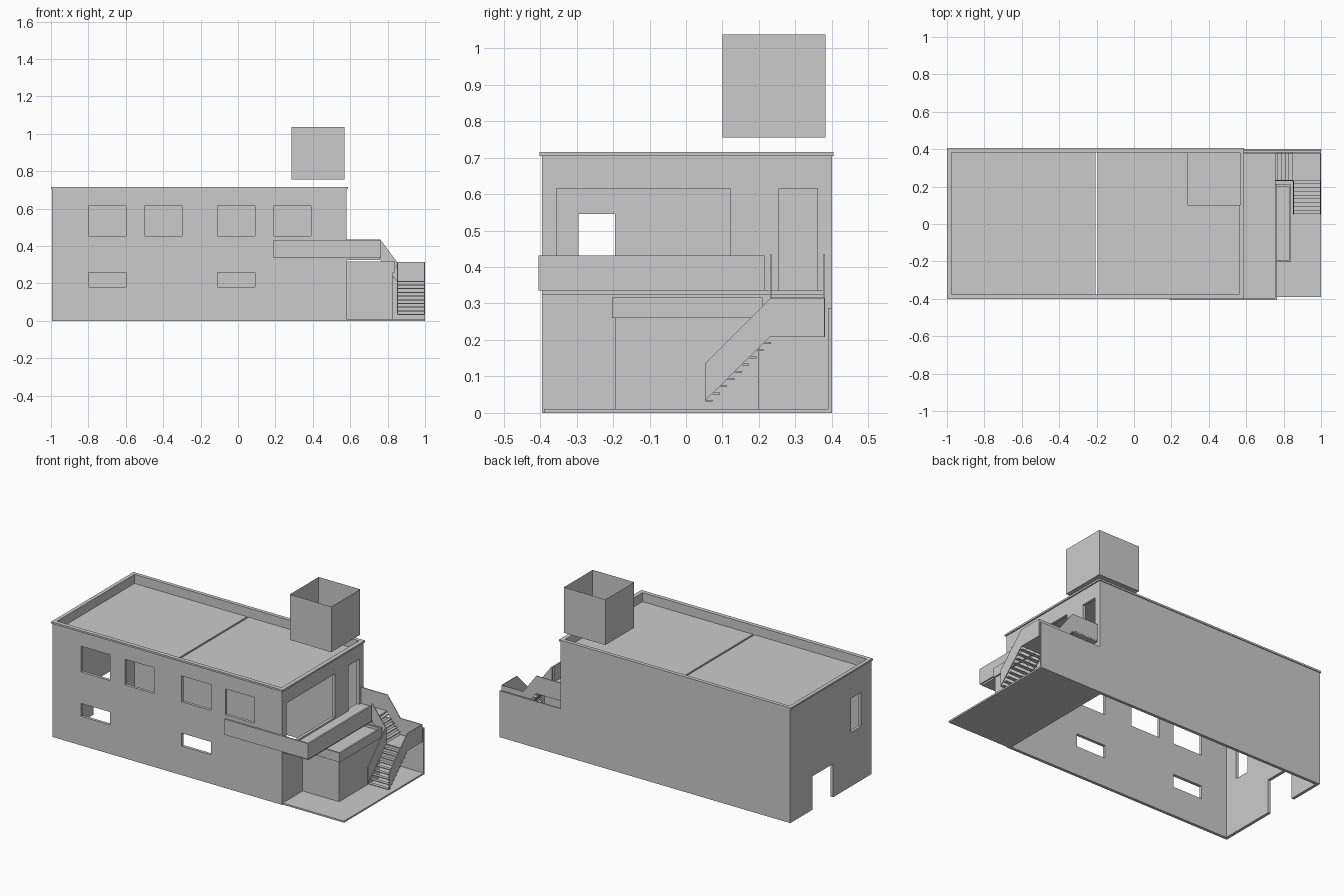
import bpy, bmesh

if "Cube" in bpy.data.objects:
    bpy.data.objects.remove(bpy.data.objects["Cube"])


def finish(name, bm):
    bmesh.ops.recalc_face_normals(bm, faces=bm.faces)
    me = bpy.data.meshes.new(name)
    bm.to_mesh(me)
    bm.free()
    ob = bpy.data.objects.new(name, me)
    bpy.context.collection.objects.link(ob)
    return ob


def add_box(bm, x0, x1, y0, y1, z0, z1):
    vs = bmesh.ops.create_cube(bm, size=1)["verts"]
    for v in vs:
        v.co.x = x1 if v.co.x > 0 else x0
        v.co.y = y1 if v.co.y > 0 else y0
        v.co.z = z1 if v.co.z > 0 else z0


def boxes(name, *dims):
    bm = bmesh.new()
    for d in dims:
        add_box(bm, *d)
    return finish(name, bm)


def panel(name, pts, axis, a, b):
    """Extrude a side profile along x (points are y,z) or along y (points are x,z)."""
    bm = bmesh.new()
    to3d = (lambda p, t: (t, p[0], p[1])) if axis == "x" else (lambda p, t: (p[0], t, p[1]))
    face = bm.faces.new([bm.verts.new(to3d(p, a)) for p in pts])
    ext = bmesh.ops.extrude_face_region(bm, geom=[face])["geom"]
    d = b - a
    for v in ext:
        if isinstance(v, bmesh.types.BMVert):
            v.co.x += d if axis == "x" else 0
            v.co.y += d if axis == "y" else 0
    return finish(name, bm)


def cut(ob, *cutters):
    for c in cutters:
        m = ob.modifiers.new("cut", "BOOLEAN")
        m.operation, m.solver, m.object = "DIFFERENCE", "EXACT", c
    dg = bpy.context.evaluated_depsgraph_get()
    me = bpy.data.meshes.new_from_object(ob.evaluated_get(dg))
    ob.modifiers.clear()
    ob.data = me
    for c in cutters:
        bpy.data.objects.remove(c)


# House shell: open below, with window and door openings
X0, X1, Y0, Y1, T = -0.995, 0.58, -0.395, 0.40, 0.018
walls = boxes("house_walls", (X0, X1, Y0, Y1, 0, 0.705))
void = boxes("void_cutter", (X0 + T, X1 - T, Y0 + T, Y1 - T, -0.1, 0.9))
holes = [(x, x + 0.2, -0.45, -0.34, 0.455, 0.615) for x in (-0.8, -0.5, -0.11, 0.19)]
holes += [(x, x + 0.2, -0.45, -0.34, 0.18, 0.26) for x in (-0.8, -0.11)]
holes += [
    (0.5, 0.65, -0.355, 0.12, 0.345, 0.615),     # wide balcony window
    (0.5, 0.65, 0.255, 0.36, 0.335, 0.615),      # balcony door
    (-1.1, -0.9, -0.295, -0.195, 0.335, 0.545),  # left window
    (-1.1, -0.9, -0.02, 0.18, -0.1, 0.207),      # left door
]
cut(walls, void, boxes("opening_cutter", *holes))

# Parapet cap and the two roof slabs with a slot between
cap = boxes("parapet_cap", (-1.0, 0.588, -0.402, 0.405, 0.705, 0.716))
cut(cap, boxes("cap_cutter", (X0 + T, X1 - T, Y0 + T, Y1 - T, 0.6, 0.8)))
boxes("roof_slabs",
      (X0 + T, -0.206, Y0 + T, Y1 - T, 0.645, 0.66),
      (-0.195, X1 - T, Y0 + T, Y1 - T, 0.645, 0.66))

# Open-topped roof tank
tank_bm = bmesh.new()
add_box(tank_bm, 0.285, 0.57, 0.10, 0.383, 0.755, 1.037)
tank_bm.faces.ensure_lookup_table()
top = max(tank_bm.faces, key=lambda f: f.calc_center_median().z)
bmesh.ops.delete(tank_bm, geom=[top], context="FACES_ONLY")
finish("roof_tank", tank_bm)

# Yard slab and boundary wall
boxes("yard_slab", (0.58, 1.0, -0.39, 0.40, 0, 0.01))
boxes("yard_wall", (0.58, 1.0, 0.39, 0.40, 0.01, 0.287))

# Annex with tray-shaped roof
boxes("annex", (0.58, 0.83, -0.195, 0.20, 0.01, 0.26))
tray = boxes("annex_roof", (0.58, 0.84, -0.203, 0.21, 0.26, 0.317))
cut(tray, boxes("tray_cutter", (0.57, 0.83, -0.193, 0.20, 0.30, 0.4)))

# Balcony floor and parapet
boxes("balcony_floor", (0.58, 0.757, -0.395, 0.38, 0.325, 0.335))
boxes("balcony_front_parapet", (0.19, 0.765, -0.405, -0.395, 0.335, 0.432))
boxes("balcony_side_parapet", (0.755, 0.765, -0.395, 0.215, 0.335, 0.432))

# Lower stair flight: floating treads between two side panels
boxes("lower_treads", *[(0.855, 0.995, 0.053 + 0.02 * i, 0.073 + 0.02 * i,
                         0.031 + 0.0198 * i, 0.036 + 0.0198 * i) for i in range(9)])
slope = [(0.052, 0.033), (0.232, 0.213), (0.232, 0.315), (0.052, 0.135)]
panel("lower_inner_panel", slope, "x", 0.85, 0.855)
panel("lower_outer_panel",
      [slope[0], (0.23, 0.208), (0.38, 0.208), (0.38, 0.315), slope[2], slope[3]],
      "x", 0.995, 1.0)

# Landing and its back panel
boxes("landing", (0.85, 0.995, 0.23, 0.376, 0.208, 0.214))
boxes("landing_back_panel", (0.85, 0.995, 0.376, 0.381, 0.208, 0.315))

# Upper stair flight up to the balcony
boxes("upper_treads", *[(0.83 - 0.02 * i, 0.85 - 0.02 * i, 0.235, 0.376,
                         0.229 + 0.021 * i, 0.234 + 0.021 * i) for i in range(5)])
rise = [(0.85, 0.212), (0.85, 0.315), (0.76, 0.436), (0.755, 0.436), (0.755, 0.333)]
panel("upper_inner_panel", rise, "y", 0.23, 0.235)
panel("upper_outer_panel",
      rise[:3] + [(0.58, 0.436), (0.58, 0.333), rise[4]], "y", 0.376, 0.381)
